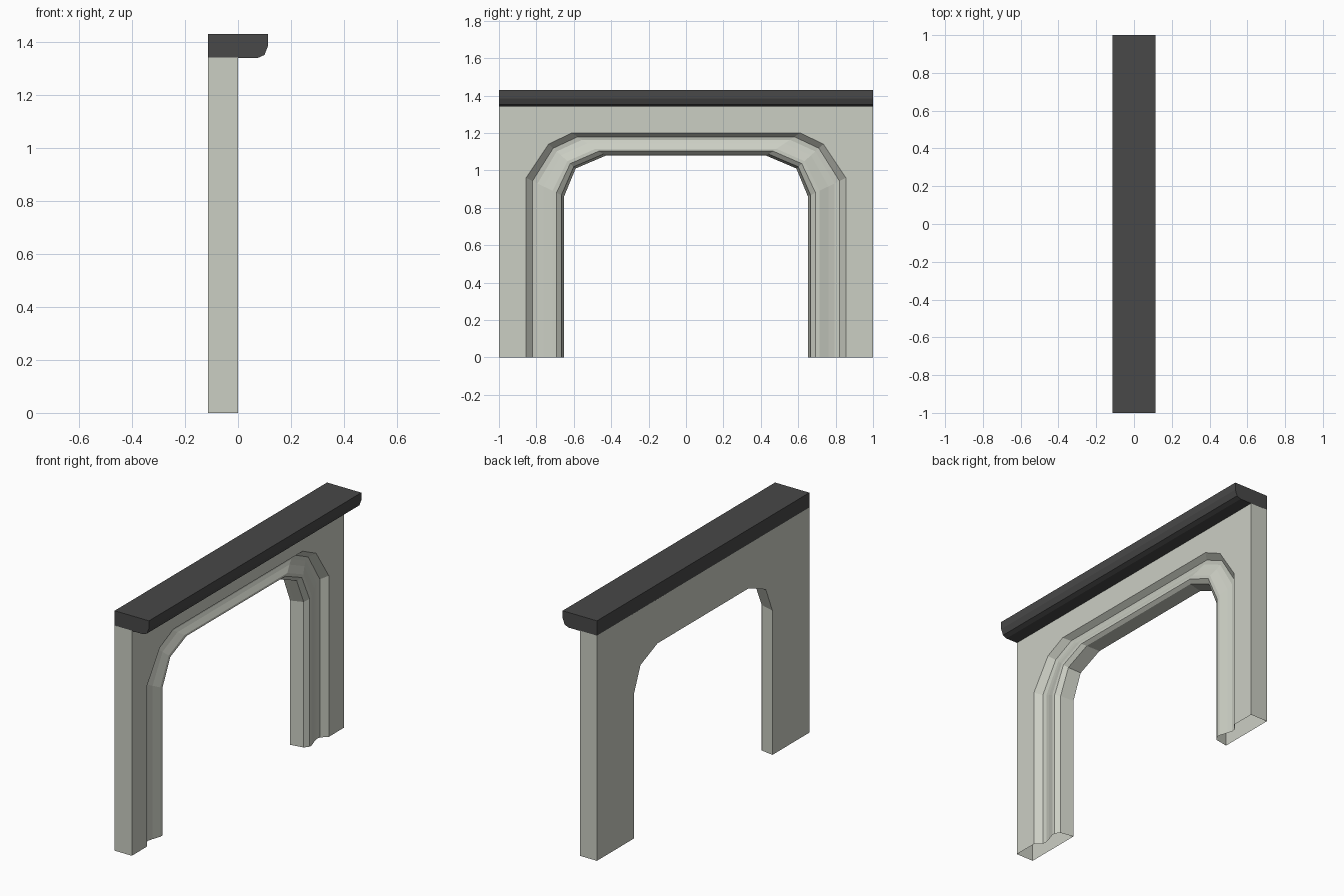
import bpy, bmesh

if "Cube" in bpy.data.objects:
    bpy.data.objects.remove(bpy.data.objects["Cube"])


def material(name, rgb):
    m = bpy.data.materials.new(name)
    m.diffuse_color = (*rgb, 1)
    m.use_nodes = True
    m.node_tree.nodes["Principled BSDF"].inputs["Base Color"].default_value = m.diffuse_color
    return m


def make_object(name, bm, mat):
    bmesh.ops.recalc_face_normals(bm, faces=bm.faces)
    me = bpy.data.meshes.new(name)
    bm.to_mesh(me)
    bm.free()
    me.materials.append(mat)
    ob = bpy.data.objects.new(name, me)
    bpy.context.collection.objects.link(ob)


BACK, TOP = -0.113, 1.342
stone = material("stone", (0.6, 0.62, 0.55))
slate = material("slate", (0.065, 0.065, 0.065))

# Half outlines (y, z): wall edge, outer arch, inner arch
edge = [(1, 0), (1, 0.96), (1, TOP), (0.61, TOP)]
outer = [(0.855, 0), (0.855, 0.96), (0.735, 1.14), (0.61, 1.2)]
inner = [(0.652, 0), (0.652, 0.86), (0.59, 1.01), (0.43, 1.078)]

# Moulding profile: blend from outer to inner arch, and depth x
profile = [(0, 0), (0.17, -0.035), (0.3, -0.038), (0.46, -0.03), (0.7, -0.013),
           (0.8, -0.013), (0.93, -0.033), (0.98, -0.09), (1, BACK)]


def blend(u):
    return [(a + (c - a) * u, b + (d - b) * u)
            for (a, b), (c, d) in zip(outer, inner)]


# Hollow surround: back panel, ends, front panel and moulded arch as one loft
levels = [(BACK, edge), (0, edge)] + [(x, blend(u)) for u, x in profile]
bm = bmesh.new()
rows = []
for x, half in levels:
    pts = [(-y, z) for y, z in half] + half[::-1]
    rows.append([bm.verts.new((x, y, z)) for y, z in pts])
for a, b in zip(rows, rows[1:] + rows[:1]):
    for i in range(len(a) - 1):
        quad = (a[i], a[i + 1], b[i + 1], b[i])
        if min(v.co.z for v in quad) < TOP - 0.001:  # top is covered by shelf
            bm.faces.new(quad)
make_object("fireplace_surround", bm, stone)

# Mantel shelf with rounded lower front edge
section = [(BACK, 1.34), (0.075, 1.34), (0.1, 1.351), (0.113, 1.385),
           (0.113, 1.43), (BACK, 1.43)]
bm = bmesh.new()
face = bm.faces.new([bm.verts.new((x, -1, z)) for x, z in section])
ext = bmesh.ops.extrude_face_region(bm, geom=[face], use_keep_orig=True)
moved = [g for g in ext["geom"] if isinstance(g, bmesh.types.BMVert)]
bmesh.ops.translate(bm, verts=moved, vec=(0, 2, 0))
make_object("mantel_shelf", bm, slate)
